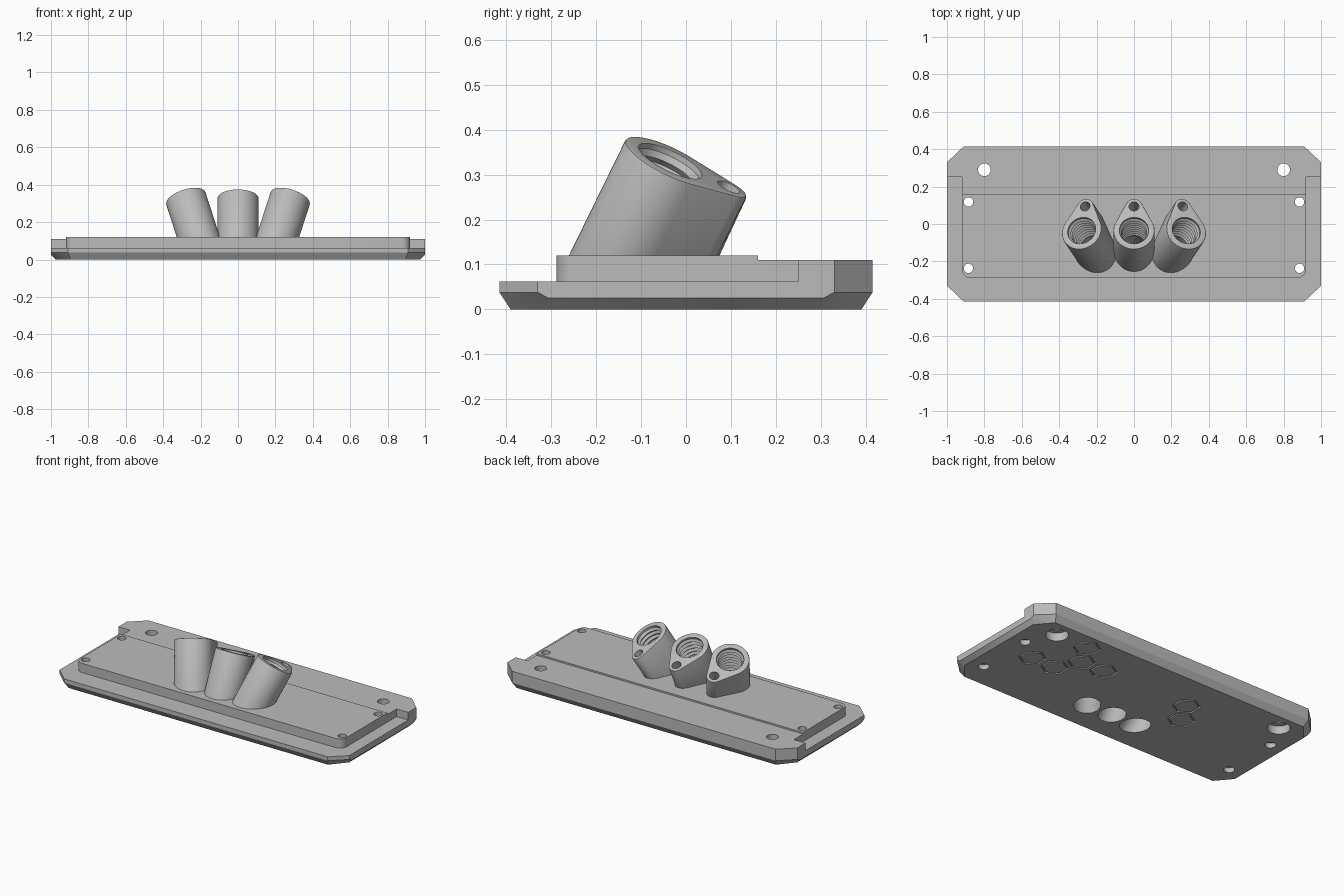
import bpy, bmesh, math
from mathutils import Matrix, Vector

default = bpy.data.objects.get("Cube")
if default:
    bpy.data.objects.remove(default, do_unlink=True)

grey = bpy.data.materials.new("plain grey")
grey.use_nodes = True
COLOUR = (0.5, 0.5, 0.5, 1)
grey.diffuse_color = COLOUR
grey.node_tree.nodes["Principled BSDF"].inputs["Base Color"].default_value = COLOUR


def finish(bm, name, matrix=None):
    if matrix:
        bm.transform(matrix)
    bmesh.ops.recalc_face_normals(bm, faces=bm.faces)
    mesh = bpy.data.meshes.new(name)
    bm.to_mesh(mesh)
    bm.free()
    mesh.materials.append(grey)
    obj = bpy.data.objects.new(name, mesh)
    bpy.context.collection.objects.link(obj)
    return obj


def prism(bm, outline, low, high):
    """Extrude a flat outline upwards; returns the top face."""
    bottom = bm.faces.new([bm.verts.new((x, y, low)) for x, y in outline])
    out = bmesh.ops.extrude_face_region(bm, geom=[bottom], use_keep_orig=True)["geom"]
    verts = [g for g in out if isinstance(g, bmesh.types.BMVert)]
    bmesh.ops.translate(bm, verts=verts, vec=(0, 0, high - low))
    return [g for g in out if isinstance(g, bmesh.types.BMFace)][0]


def lathe(name, profile, matrix, sides=48, ring=False):
    """Spin (radius, height) points; a ring profile closes on itself."""
    bm = bmesh.new()
    loops = []
    for r, z in profile:
        angles = [math.pi / 2 + math.tau * i / sides for i in range(sides)]
        loops.append([bm.verts.new((r * math.cos(a), r * math.sin(a), z)) for a in angles])
    pairs = list(zip(loops, loops[1:]))
    if ring:
        pairs.append((loops[-1], loops[0]))
    else:
        bm.faces.new(loops[0])
        bm.faces.new(loops[-1])
    for a, b in pairs:
        for i in range(sides):
            j = (i + 1) % sides
            bm.faces.new((a[i], a[j], b[j], b[i]))
    return finish(bm, name, matrix)


def arc(cx, cy, r, start, end, steps):
    span = [math.radians(start + (end - start) * i / steps) for i in range(steps + 1)]
    return [(cx + r * math.cos(a), cy + r * math.sin(a)) for a in span]


def combine(target, tool, operation="DIFFERENCE"):
    tool.hide_render = True
    mod = target.modifiers.new("combine", "BOOLEAN")
    mod.operation, mod.solver, mod.object = operation, "EXACT", tool
    bpy.ops.object.select_all(action="DESELECT")
    bpy.context.view_layer.objects.active = target
    target.select_set(True)
    bpy.ops.object.modifier_apply(modifier=mod.name)
    bpy.data.objects.remove(tool, do_unlink=True)


# Slab with clipped corners and a bevelled underside
bm = bmesh.new()
quarter = [(1, .33, .12), (.91, .415, .12), (1, .33, .038), (.91, .415, .038),
           (1, .305, .025), (.975, .295, 0), (.895, .39, 0)]
for x, y, z in quarter:
    for sx in (-1, 1):
        for sy in (-1, 1):
            bm.verts.new((sx * x, sy * y, z))
bmesh.ops.convex_hull(bm, input=bm.verts)
bmesh.ops.dissolve_limit(bm, angle_limit=0.01, verts=bm.verts, edges=bm.edges)
plate = finish(bm, "mounting_plate")

# Low ledge around the raised deck, and the step along the back
bm = bmesh.new()
W, F, R = .92, -.288, .045
prism(bm, [(-1.1, .25), (-1.1, -.5), (1.1, -.5), (1.1, .25), (W, .25)]
      + arc(W - R, F + R, R, 0, -90, 8) + arc(R - W, F + R, R, -90, -180, 8)
      + [(-W, .25)], .0625, .2)
combine(plate, finish(bm, "ledge_cutter"))
bm = bmesh.new()
prism(bm, [(-1.1, .16), (1.1, .16), (1.1, .5), (-1.1, .5)], .11, .2)
combine(plate, finish(bm, "step_cutter"))

# Three tilted teardrop sockets, fanned outwards
tilt = Matrix.Rotation(math.radians(-25), 4, "X")
ports = [Matrix.Translation((side * .28, -.035, .33))
         @ Matrix.Rotation(math.radians(18 * side), 4, "Y") @ tilt for side in (-1, 0, 1)]
BIG, SMALL, GAP = .11, .045, .143
lean = math.degrees(math.asin((BIG - SMALL) / GAP))
for m in ports:
    bm = bmesh.new()
    top = prism(bm, arc(0, 0, BIG, 180 - lean, 360 + lean, 40)
                + arc(0, GAP, SMALL, lean, 180 - lean, 12), -.45, 0)
    bmesh.ops.bevel(bm, geom=list(top.edges), offset=.005, segments=2,
                    profile=.5, affect="EDGES")
    bm.transform(m)
    bmesh.ops.bisect_plane(bm, geom=bm.verts[:] + bm.edges[:] + bm.faces[:],
                           plane_co=Vector((0, 0, .05)), plane_no=Vector((0, 0, 1)),
                           clear_inner=True)
    bmesh.ops.holes_fill(bm, edges=[e for e in bm.edges if e.is_boundary])
    combine(plate, finish(bm, "socket"), "UNION")

# Threaded bores with a blind pin hole beside each
PITCH = .026
thread = [(.075, -.5), (.075, -8.5 * PITCH)]
for i in range(8, 0, -1):
    thread += [(.067, -i * PITCH), (.078, -(i - .5) * PITCH)]
thread.append((.078, .03))
for m in ports:
    combine(plate, lathe("bore_cutter", thread, m))
    combine(plate, lathe("pin_cutter", [(.027, -.2), (.027, .03)],
                         m @ Matrix.Translation((0, GAP, 0)), 32))

# Screw holes, wider from below
for side in (-1, 1):
    for x, y, r, wide, depth in ((.8, .29, .034, .064, .05),
                                 (.885, .118, .025, .031, .03),
                                 (.885, -.237, .025, .031, .03)):
        combine(plate, lathe("screw_cutter",
                             [(wide, -.05), (wide, depth), (r, depth), (r, .2)],
                             Matrix.Translation((side * x, y, 0)), 32))

# Hexagonal grooves on the underside
for x, y in ((.576, .284), (.5, .147), (.344, .147), (.74, .01), (.58, .01),
             (-.254, .147), (-.332, .012)):
    combine(plate, lathe("groove_cutter",
                         [(.069, -.01), (.079, -.01), (.079, .01), (.069, .01)],
                         Matrix.Translation((x, y, 0)), 6, ring=True))

plate.select_set(True)
bpy.context.view_layer.objects.active = plate
bpy.ops.object.shade_smooth_by_angle(angle=math.radians(25))
